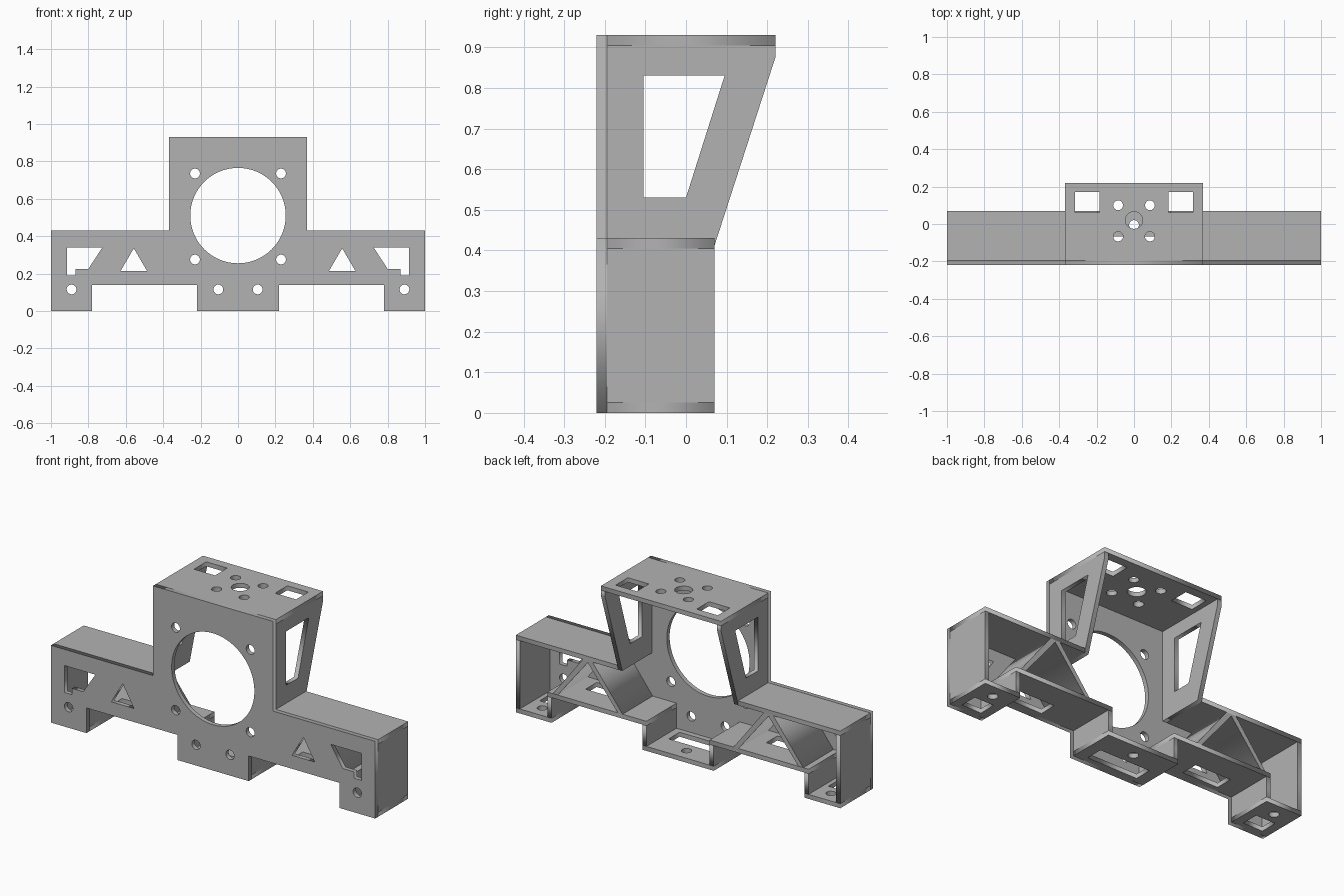
import bpy
from math import sin, cos, tau
from mathutils import Matrix

if "Cube" in bpy.data.objects:
    bpy.data.objects.remove(bpy.data.objects["Cube"])

T = 0.025                      # wall thickness
FRONT, BACK = -0.22, 0.07      # depth of the lower body
Y0 = FRONT + T                 # inner face of the front plate
REAR = 0.22                    # rear edge of the top plate

grey = bpy.data.materials.new("plain grey")
grey.use_nodes = True
grey.diffuse_color = (0.45, 0.45, 0.45, 1)
grey.node_tree.nodes["Principled BSDF"].inputs["Base Color"].default_value = grey.diffuse_color

# Drawing planes: outline coordinates are xz, yz or xy
PLANES = {
    "xz": Matrix(((1, 0, 0), (0, 0, -1), (0, 1, 0))).to_4x4(),
    "yz": Matrix(((0, 0, 1), (1, 0, 0), (0, 1, 0))).to_4x4(),
    "xy": Matrix.Identity(4),
}
NORMAL = {"xz": (0, 1, 0), "yz": (1, 0, 0), "xy": (0, 0, 1)}


def rect(x0, x1, y0, y1):
    return [(x0, y0), (x1, y0), (x1, y1), (x0, y1)]


def circle(x, y, r, n=32):
    return [(x + r * cos(tau * i / n), y + r * sin(tau * i / n)) for i in range(n)]


def flip(points):
    return [(-x, y) for x, y in reversed(points)]


def plate(name, plane, lo, hi, outline, holes=()):
    """Flat plate with holes, filling lo..hi along the plane's normal."""
    curve = bpy.data.curves.new(name, "CURVE")
    curve.dimensions = "2D"
    curve.fill_mode = "BOTH"
    curve.extrude = (hi - lo) / 2
    for loop in [outline, *holes]:
        spline = curve.splines.new("POLY")
        spline.points.add(len(loop) - 1)
        for point, (u, v) in zip(spline.points, loop):
            point.co = (u, v, 0, 1)
        spline.use_cyclic_u = True
    helper = bpy.data.objects.new(name, curve)
    bpy.context.collection.objects.link(helper)
    graph = bpy.context.evaluated_depsgraph_get()
    mesh = bpy.data.meshes.new_from_object(helper.evaluated_get(graph))
    bpy.data.objects.remove(helper)
    mid = (lo + hi) / 2
    mesh.transform(Matrix.Translation([c * mid for c in NORMAL[plane]]) @ PLANES[plane])
    mesh.materials.clear()
    mesh.materials.append(grey)
    obj = bpy.data.objects.new(name, mesh)
    bpy.context.collection.objects.link(obj)
    return obj


# Front plate: silhouette, motor opening, screw holes and cut-outs
half = [(0.22, 0), (0.22, 0.14), (0.78, 0.14), (0.78, 0), (1, 0),
        (1, 0.43), (0.37, 0.43), (0.37, 0.93)]
right_holes = [
    circle(0.23, 0.735, 0.026), circle(0.23, 0.275, 0.026),
    circle(0.105, 0.115, 0.026), circle(0.89, 0.115, 0.026),
    [(0.487, 0.215), (0.627, 0.215), (0.557, 0.335)],
    [(0.725, 0.34), (0.8, 0.225), (0.87, 0.225), (0.87, 0.19), (0.915, 0.19), (0.915, 0.34)],
]
plate("front_plate", "xz", FRONT, Y0, half + flip(half),
      [circle(0, 0.51, 0.255, 96)] + right_holes + [flip(h) for h in right_holes])

# Top plate with central bore, four screw holes and two windows
top_holes = [circle(0, 0.02, 0.046)]
top_holes += [circle(sx * 0.085, y, 0.026) for sx in (-1, 1) for y in (-0.067, 0.1)]
window = rect(0.185, 0.315, 0.062, 0.17)
plate("top_plate", "xy", 0.93 - T, 0.93, rect(-0.37, 0.37, Y0, REAR), top_holes + [window, flip(window)])

# Centre foot floor
SLOT = (-0.165, -0.068)
plate("centre_foot_floor", "xy", 0, T, rect(-0.22, 0.22, Y0, BACK),
      [rect(-0.155, 0.155, *SLOT), circle(0, -0.005, 0.026)])

side_wall = [(Y0, 0.43 - T), (0.068, 0.43 - T), (REAR, 0.875), (REAR, 0.93 - T), (Y0, 0.93 - T)]
side_window = [(-0.105, 0.53), (0, 0.53), (0.095, 0.83), (-0.105, 0.83)]
brace = [(0.215, 0.14 + T), (0.03, 0.43 - T), (-0.03, 0.43 - T), (-0.215, 0.14 + T),
         (-0.185, 0.14 + T), (0, 0.42 - T), (0.185, 0.14 + T)]

for side, s in (("left", 1), ("right", -1)):
    def span(a, b):
        return sorted((s * a, s * b))

    # Tapered side of the upper box
    plate(side + "_box_side", "yz", *span(0.37 - T, 0.37), side_wall, [side_window])
    # Wing roof and floors
    plate(side + "_wing_roof", "xy", 0.43 - T, 0.43, rect(*span(0.37, 1), Y0, BACK))
    plate(side + "_wing_floor", "xy", 0.14, 0.14 + T, rect(*span(0.22 - T, 0.78 + T), Y0, BACK),
          [rect(*span(0.447, 0.667), *SLOT)])
    plate(side + "_foot_floor", "xy", 0, T, rect(*span(0.78, 1), Y0, BACK),
          [rect(*span(0.83, 0.95), *SLOT), circle(s * 0.89, -0.005, 0.026)])
    # Upright walls of the feet and the wing end
    plate(side + "_end_wall", "yz", *span(1 - T, 1), rect(Y0, BACK, T, 0.43 - T))
    plate(side + "_outer_foot_wall", "yz", *span(0.78, 0.78 + T), rect(Y0, BACK, T, 0.14))
    plate(side + "_inner_foot_wall", "yz", *span(0.22 - T, 0.22), rect(Y0, BACK, T, 0.14))
    # Inverted V brace between wing floor and roof
    plate(side + "_brace", "xz", Y0, BACK, [(s * 0.557 + x, z) for x, z in brace])
